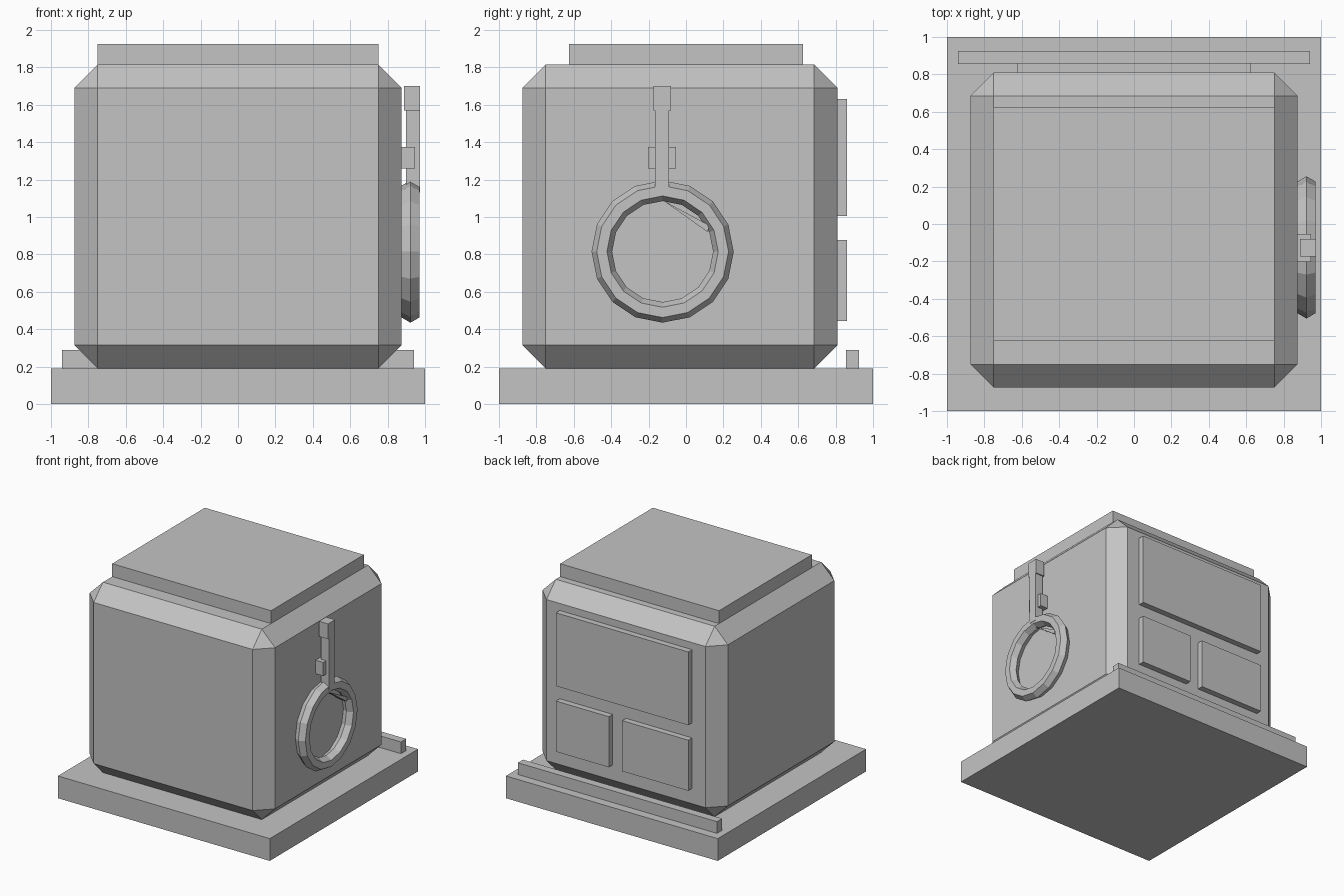
import bpy
import bmesh
from math import cos, sin, pi

if "Cube" in bpy.data.objects:
    bpy.data.objects.remove(bpy.data.objects["Cube"], do_unlink=True)

grey = bpy.data.materials.new("plain grey")
grey.use_nodes = True
grey.diffuse_color = (0.55, 0.55, 0.55, 1)
grey.node_tree.nodes["Principled BSDF"].inputs["Base Color"].default_value = (0.55, 0.55, 0.55, 1)


def add_object(name, bm):
    bmesh.ops.recalc_face_normals(bm, faces=bm.faces)
    mesh = bpy.data.meshes.new(name)
    bm.to_mesh(mesh)
    bm.free()
    mesh.materials.append(grey)
    obj = bpy.data.objects.new(name, mesh)
    bpy.context.collection.objects.link(obj)
    return obj


def box(name, x, y, z, chamfer=0):
    """Box from (min, max) ranges, with an optional flat chamfer on all edges."""
    bm = bmesh.new()
    bmesh.ops.create_cube(bm, size=1)
    for v in bm.verts:
        for i, (low, high) in enumerate((x, y, z)):
            v.co[i] = high if v.co[i] > 0 else low
    if chamfer:
        bmesh.ops.bevel(bm, geom=bm.edges[:], offset=chamfer, segments=1,
                        profile=0.5, affect='EDGES')
    return add_object(name, bm)


def ring(name, centre, major, minor, sides, section):
    """Faceted ring lying in the side plane."""
    bm = bmesh.new()
    loops = []
    for i in range(sides):
        a = 2 * pi * i / sides
        loop = []
        for j in range(section):
            b = 2 * pi * j / section
            r = major + minor * cos(b)
            loop.append(bm.verts.new((centre[0] + minor * sin(b),
                                      centre[1] + r * cos(a),
                                      centre[2] + r * sin(a))))
        loops.append(loop)
    for i in range(sides):
        p, q = loops[i], loops[(i + 1) % sides]
        for j in range(section):
            k = (j + 1) % section
            bm.faces.new((p[j], q[j], q[k], p[k]))
    return add_object(name, bm)


def side_prism(name, outline, x):
    """Outline in y and z, extruded along x."""
    bm = bmesh.new()
    near, far = [[bm.verts.new((px, y, z)) for y, z in outline] for px in x]
    bm.faces.new(near)
    bm.faces.new(far)
    for i in range(len(outline)):
        k = (i + 1) % len(outline)
        bm.faces.new((near[i], near[k], far[k], far[i]))
    return add_object(name, bm)


# Plinth, chamfered body and lid
box("base", (-1, 1), (-1, 1), (0, 0.19))
box("body", (-0.875, 0.875), (-0.875, 0.81), (0.19, 1.815), chamfer=0.125)
box("lid", (-0.75, 0.75), (-0.625, 0.625), (1.8, 1.925))

# Back rail and raised back panels
box("back_rail", (-0.94, 0.94), (0.855, 0.925), (0.18, 0.29))
box("upper_back_panel", (-0.625, 0.625), (0.8, 0.862), (1.005, 1.63))
box("small_back_panel", (0.125, 0.625), (0.8, 0.862), (0.445, 0.877))
box("wide_back_panel", (-0.625, 0), (0.8, 0.862), (0.445, 0.877))

# Hanging ring with its stem, clasp and inner strut
ring("side_ring", (0.922, -0.125, 0.815), 0.325, 0.055, 16, 6)
box("ring_stem", (0.898, 0.973), (-0.165, -0.09), (1.13, 1.6))
box("stem_head", (0.888, 0.973), (-0.175, -0.08), (1.57, 1.70))
box("stem_clasp", (0.872, 0.947), (-0.203, -0.053), (1.26, 1.375))
side_prism("ring_strut", [(-0.125, 1.09), (0.115, 0.92), (0.125, 0.955)], (0.895, 0.945))
